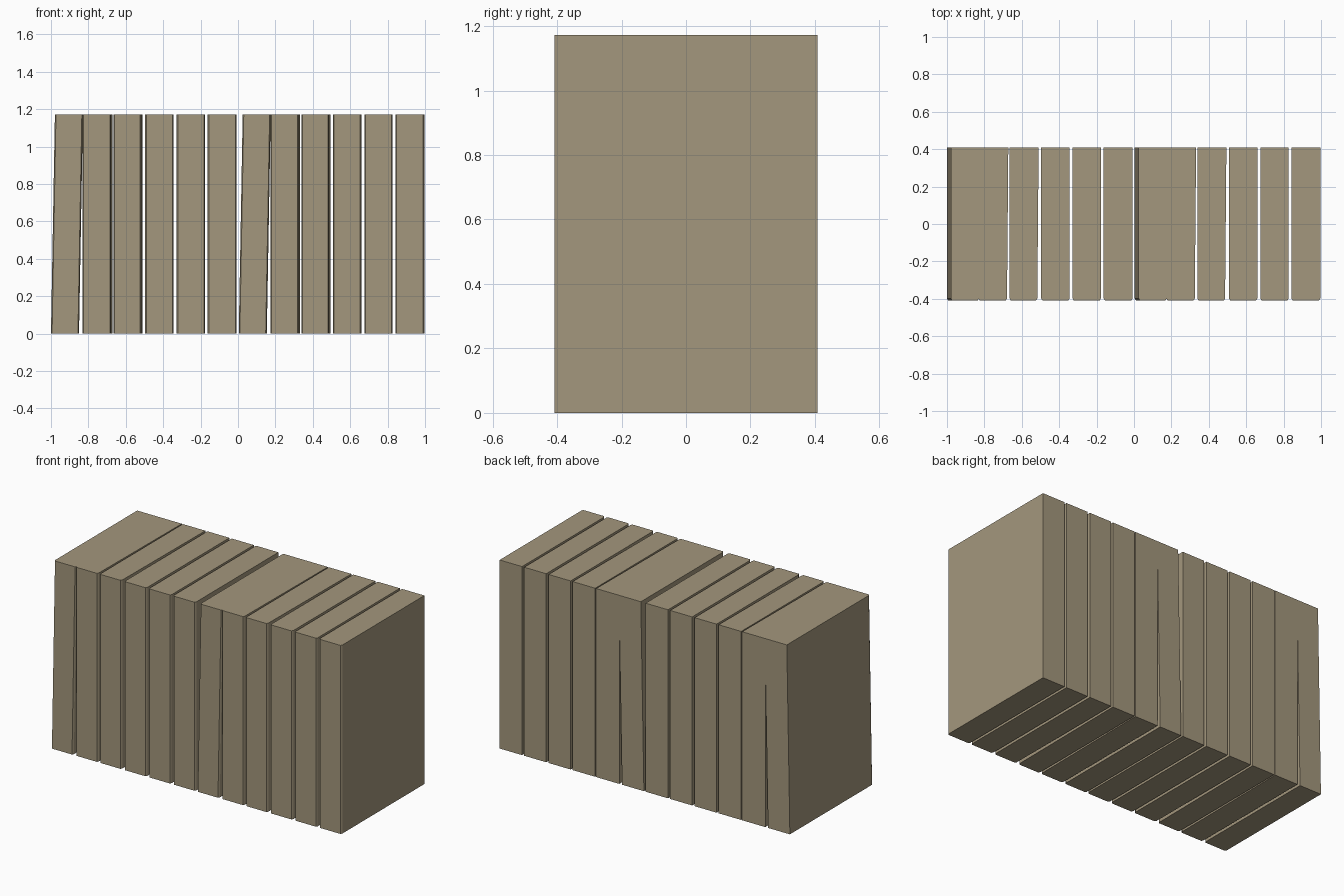
import bpy, bmesh

if "Cube" in bpy.data.objects:
    bpy.data.objects.remove(bpy.data.objects["Cube"])

mat = bpy.data.materials.new("tan board")
mat.diffuse_color = (0.37, 0.31, 0.205, 1)
mat.use_nodes = True
mat.node_tree.nodes["Principled BSDF"].inputs["Base Color"].default_value = mat.diffuse_color

H, Y = 1.172, 0.408
C = 0.01  # narrow chamfer on the front corners


def slab(name, x0, x1, lean=0.0, yaw=0.0):
    """Upright slab: plan outline extruded up, leaning sideways by `lean`.
    `yaw` draws the right edge in toward the front."""
    plan = [(x0, Y), (x0, -Y + C), (x0 + C * 0.6, -Y),
            (x1 - C * 0.6 - yaw, -Y), (x1 - yaw, -Y + C), (x1, Y)]
    bm = bmesh.new()
    low = [bm.verts.new((x, y, 0)) for x, y in plan]
    top = [bm.verts.new((x + lean, y, H)) for x, y in plan]
    bm.faces.new(low[::-1])
    bm.faces.new(top)
    n = len(plan)
    for i in range(n):
        j = (i + 1) % n
        bm.faces.new((low[i], low[j], top[j], top[i]))
    bmesh.ops.recalc_face_normals(bm, faces=bm.faces)
    me = bpy.data.meshes.new(name)
    bm.to_mesh(me)
    bm.free()
    me.materials.append(mat)
    ob = bpy.data.objects.new(name, me)
    bpy.context.collection.objects.link(ob)


# Six slabs in a set: left x, right x, lean at the top, front narrowing
row = [
    (-1.000, -0.850, 0.021, 0.0),
    (-0.831, -0.672, 0.0, 0.007),
    (-0.665, -0.510, 0.0, 0.007),
    (-0.496, -0.345, 0.0, 0.0),
    (-0.328, -0.177, 0.0, 0.0),
    (-0.162, -0.008, 0.0, 0.0),
]

# The set repeats once along the row
for s in range(2):
    for i, (a, b, lean, yaw) in enumerate(row):
        dx = s * 1.004
        slab(f"book_{s * 6 + i + 1}", a + dx, b + dx, lean, yaw)
